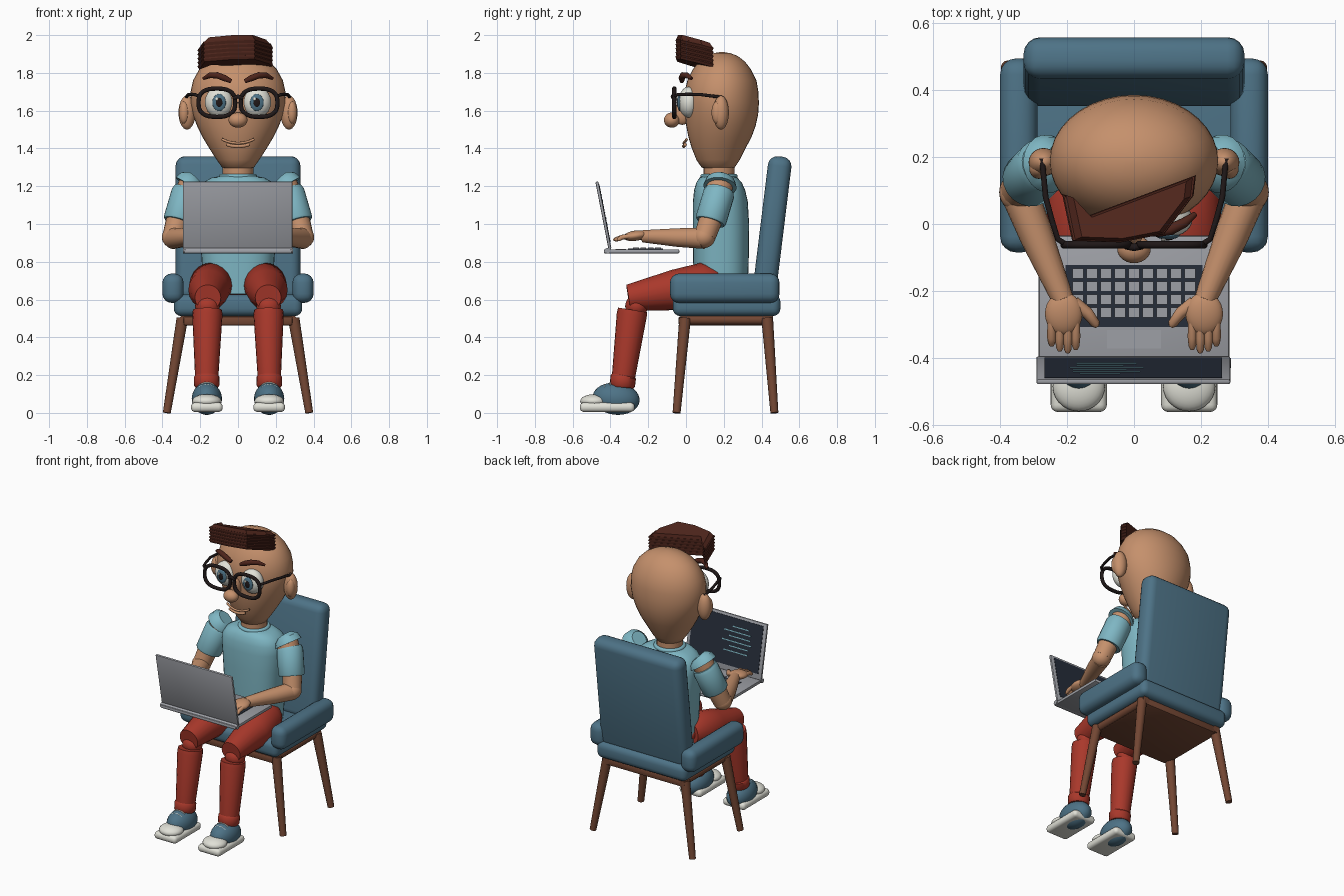
import bpy, bmesh, math
from mathutils import Matrix, Vector


def colour(name, rgb):
    m = bpy.data.materials.new(name)
    m.diffuse_color = (*rgb, 1)
    return m


SKIN = colour("skin", (0.56, 0.28, 0.15))
HAIR = colour("dark brown", (0.075, 0.018, 0.011))
SHIRT = colour("light blue", (0.21, 0.47, 0.55))
BLUE = colour("denim blue", (0.075, 0.17, 0.24))
RED = colour("brick red", (0.40, 0.04, 0.024))
WOOD = colour("wood brown", (0.17, 0.062, 0.033))
SILVER = colour("silver grey", (0.34, 0.35, 0.38))
BLACK = colour("black", (0.014, 0.009, 0.009))
NAVY = colour("dark navy", (0.019, 0.026, 0.042))
WHITE = colour("off white", (0.75, 0.75, 0.68))


def smooth(o, angle=40):
    bpy.ops.object.select_all(action='DESELECT')
    o.select_set(True)
    bpy.context.view_layer.objects.active = o
    bpy.ops.object.shade_smooth_by_angle(angle=math.radians(angle))


def finish(name, bm, mat, angle=40):
    bmesh.ops.recalc_face_normals(bm, faces=bm.faces)
    me = bpy.data.meshes.new(name)
    bm.to_mesh(me)
    bm.free()
    o = bpy.data.objects.new(name, me)
    bpy.context.collection.objects.link(o)
    me.materials.append(mat)
    smooth(o, angle)
    return o


def frame(loc, tilt=0):
    return Matrix.Translation(loc) @ Matrix.Rotation(math.radians(tilt), 4, 'X')


def box(name, size, matrix, mat, bevel=0.0, seg=4):
    bm = bmesh.new()
    bmesh.ops.create_cube(bm, size=1)
    bmesh.ops.scale(bm, vec=size, verts=bm.verts)
    if bevel:
        bmesh.ops.bevel(bm, geom=bm.edges[:], offset=bevel, segments=seg,
                        profile=0.5, affect='EDGES')
    bm.transform(matrix)
    return finish(name, bm, mat)


def ball(name, loc, radii, mat, tilt=0):
    bm = bmesh.new()
    bmesh.ops.create_uvsphere(bm, u_segments=28, v_segments=16, radius=1)
    bmesh.ops.scale(bm, vec=radii, verts=bm.verts)
    bm.transform(frame(loc, tilt))
    return finish(name, bm, mat)


def tube(name, pts, radii, mat, cyclic=False, sides=5):
    """Round tube through points, with one radius or one per point."""
    cu = bpy.data.curves.new(name, 'CURVE')
    cu.dimensions = '3D'
    cu.bevel_depth = 1
    cu.bevel_resolution = sides
    cu.use_fill_caps = True
    sp = cu.splines.new('POLY')
    sp.points.add(len(pts) - 1)
    sp.use_cyclic_u = cyclic
    for i, p in enumerate(pts):
        sp.points[i].co = (*p, 1)
        sp.points[i].radius = radii[i] if isinstance(radii, (list, tuple)) else radii
    cu.materials.append(mat)
    o = bpy.data.objects.new(name, cu)
    bpy.context.collection.objects.link(o)
    bpy.ops.object.select_all(action='DESELECT')
    o.select_set(True)
    bpy.context.view_layer.objects.active = o
    bpy.ops.object.convert(target='MESH')
    smooth(bpy.context.object)


def loft(name, rings, mat, power=2.0, n=36):
    """Skin over horizontal superellipse rings: z, half width, y centre, half depth."""
    bm = bmesh.new()
    loops = []
    for z, rx, yc, ry in rings:
        loop = []
        for i in range(n):
            a = 2 * math.pi * i / n
            c, s = math.cos(a), math.sin(a)
            loop.append(bm.verts.new((rx * math.copysign(abs(c) ** (2 / power), c),
                                      yc + ry * math.copysign(abs(s) ** (2 / power), s), z)))
        loops.append(loop)
    for a, b in zip(loops, loops[1:]):
        for i in range(n):
            bm.faces.new((a[i], a[(i + 1) % n], b[(i + 1) % n], b[i]))
    bm.faces.new(loops[0])
    bm.faces.new(loops[-1])
    return finish(name, bm, mat, 60)


def oval(cx, y, cz, rx, rz, power=2.0, n=36):
    pts = []
    for i in range(n):
        c, s = math.cos(2 * math.pi * i / n), math.sin(2 * math.pi * i / n)
        pts.append((cx + rx * math.copysign(abs(c) ** (2 / power), c), y,
                    cz + rz * math.copysign(abs(s) ** (2 / power), s)))
    return pts


# Chair
box("seat", (0.68, 0.57, 0.115), frame((0, 0.215, 0.57)), BLUE, 0.04)
box("backrest", (0.66, 0.125, 0.77), frame((0, 0.455, 0.975), -7), BLUE, 0.05)
box("seat_frame", (0.58, 0.50, 0.05), frame((0, 0.21, 0.487)), WOOD, 0.012, 2)

# Torso, neck and head
loft("shirt_body", [(0.63, 0.175, 0.185, 0.14), (0.8, 0.192, 0.185, 0.147), (1.0, 0.205, 0.185, 0.149),
                    (1.12, 0.215, 0.182, 0.145), (1.18, 0.21, 0.178, 0.135), (1.22, 0.185, 0.175, 0.12),
                    (1.245, 0.14, 0.172, 0.10), (1.255, 0.09, 0.17, 0.085)], SHIRT, 2.5)
tube("collar", [(x, 0.175 + z, 1.252) for x, _, z in oval(0, 0, 0, 0.088, 0.085)], 0.014, SHIRT, True)
tube("neck", [(0, 0.175, 1.2), (0, 0.175, 1.36)], 0.083, SKIN, sides=8)
ball("hips", (0, 0.16, 0.68), (0.19, 0.11, 0.085), RED)
loft("head", [(1.285, 0.05, 0.17, 0.05), (1.30, 0.085, 0.17, 0.088), (1.34, 0.113, 0.17, 0.115),
              (1.40, 0.152, 0.173, 0.142), (1.46, 0.188, 0.18, 0.167), (1.52, 0.217, 0.185, 0.184),
              (1.58, 0.24, 0.188, 0.194), (1.64, 0.252, 0.188, 0.198), (1.70, 0.251, 0.188, 0.195),
              (1.76, 0.238, 0.19, 0.183), (1.82, 0.205, 0.19, 0.153), (1.86, 0.165, 0.19, 0.122),
              (1.89, 0.112, 0.19, 0.083), (1.904, 0.06, 0.19, 0.045), (1.91, 0.015, 0.19, 0.012)], SKIN)

# Face
ball("nose_tip", (0, -0.075, 1.55), (0.05, 0.042, 0.04), SKIN)
ball("nose_bridge", (0, -0.02, 1.585), (0.028, 0.045, 0.06), SKIN)
for k, (dz, r) in enumerate(((0, 0.007), (-0.017, 0.009))):
    tube(f"lip_{k}", [(x, -0.012 + 2.2 * x * x, 1.428 + dz + 2.8 * x * x) for x in
                      [(i - 5) * 0.017 * (1 - 0.3 * k) for i in range(11)]], r, SKIN)

# Glasses bridge
tube("glasses_bridge", [(-0.025, -0.065, 1.665), (0, -0.07, 1.675), (0.025, -0.065, 1.665)], 0.011, BLACK)

# Layered swept fringe
plan = [(-0.215, 0.09), (-0.15, 0.02), (0.185, 0.146), (0.178, 0.085), (0.09, -0.03), (-0.04, -0.055), (-0.185, -0.05)]
for k in range(6):
    bm = bmesh.new()
    rings = []
    for t, sc in ((0, 0.95), (0.7, 1.0), (1, 0.98)) if k < 5 else ((0, 0.95), (1, 0.84)):
        rings.append([bm.verts.new((x * sc, 0.02 + (y - 0.02) * sc,
                                    1.858 - 0.28 * y + 0.07 * x + 0.0215 * (k + t))) for x, y in plan])
    bm.faces.new(rings[0])
    bm.faces.new(rings[-1])
    for a, b in zip(rings, rings[1:]):
        for i in range(len(plan)):
            j = (i + 1) % len(plan)
            bm.faces.new((a[i], a[j], b[j], b[i]))
    finish(f"hair_layer_{k}", bm, HAIR, 20)

# Paired parts
for s, side in ((-1, "left"), (1, "right")):
    def P(x, y, z):
        return (s * x, y, z)

    # Chair arms and legs
    box(f"armrest_{side}", (0.112, 0.58, 0.155), frame(P(0.344, 0.205, 0.66)), BLUE, 0.048)
    tube(f"front_leg_{side}", [P(0.295, -0.005, 0.5), P(0.377, -0.05, 0)], [0.031, 0.021], WOOD)
    tube(f"back_leg_{side}", [P(0.295, 0.43, 0.5), P(0.377, 0.468, 0)], [0.031, 0.021], WOOD)
    tube(f"side_rail_{side}", [P(0.285, -0.03, 0.492), P(0.285, 0.46, 0.492)], 0.026, WOOD)

    # Ears, eyes and brows
    ball(f"ear_{side}", P(0.27, 0.185, 1.59), (0.045, 0.042, 0.09), SKIN)
    ball(f"ear_lobe_{side}", P(0.285, 0.165, 1.59), (0.028, 0.03, 0.06), SKIN)
    ball(f"eye_{side}", P(0.10, 0.015, 1.645), (0.075, 0.055, 0.082), WHITE)
    ball(f"iris_{side}", P(0.10, -0.034, 1.643), (0.036, 0.012, 0.045), BLUE)
    ball(f"pupil_{side}", P(0.10, -0.043, 1.643), (0.018, 0.006, 0.024), BLACK)
    ball(f"eye_glint_{side}", (s * 0.10 - 0.012, -0.047, 1.662), (0.008, 0.004, 0.009), WHITE)
    tube(f"eyebrow_{side}", [P(0.035, -0.022, 1.755), P(0.07, -0.022, 1.772), P(0.11, -0.016, 1.787),
                             P(0.15, 0.004, 1.787), P(0.183, 0.03, 1.77)],
         [0.011, 0.017, 0.017, 0.015, 0.008], HAIR)

    # Glasses
    tube(f"glasses_rim_{side}", oval(s * 0.112, -0.062, 1.642, 0.097, 0.075, 2.6), 0.0115, BLACK, True)
    tube(f"glasses_temple_{side}", [P(0.205, -0.06, 1.675), P(0.228, -0.045, 1.685), P(0.245, 0.01, 1.687),
                                    P(0.264, 0.08, 1.685), P(0.275, 0.195, 1.67)], 0.0085, BLACK)

    # Arms with separate sleeve bands
    tube(f"upper_arm_{side}", [P(0.245, 0.18, 1.21), P(0.30, 0.155, 1.09), P(0.342, 0.10, 0.935)],
         [0.07, 0.066, 0.058], SKIN, sides=7)
    ball(f"elbow_{side}", P(0.343, 0.095, 0.93), (0.06, 0.06, 0.057), SKIN)
    tube(f"forearm_{side}", [P(0.343, 0.095, 0.925), P(0.29, -0.04, 0.928), P(0.213, -0.225, 0.935)],
         [0.057, 0.05, 0.033], SKIN, sides=7)
    tube(f"sleeve_{side}", [P(0.265, 0.178, 1.175), P(0.272, 0.174, 1.16), P(0.313, 0.132, 1.02), P(0.316, 0.129, 1.01)],
         [0.076, 0.083, 0.083, 0.077], SHIRT, sides=8)
    tube(f"shoulder_cap_{side}", [P(0.225, 0.186, 1.24), P(0.24, 0.183, 1.225), P(0.258, 0.18, 1.198)],
         [0.05, 0.078, 0.088], SHIRT, sides=8)

    # Hands
    ball(f"palm_{side}", P(0.21, -0.268, 0.938), (0.056, 0.065, 0.027), SKIN, 8)
    for i in range(4):
        x = 0.174 + 0.024 * i
        end = (-0.375, -0.385, -0.38, -0.365)[i]
        tube(f"finger_{i}_{side}", [P(x, -0.29, 0.937), P(x, -0.34, 0.93), P(x, end + 0.01, 0.918), P(x, end, 0.915)],
             [0.013, 0.0135, 0.011, 0.006], SKIN, sides=3)
    tube(f"thumb_{side}", [P(0.18, -0.235, 0.935), P(0.14, -0.265, 0.93), P(0.115, -0.298, 0.922), P(0.11, -0.307, 0.92)],
         [0.02, 0.018, 0.014, 0.007], SKIN, sides=3)

    # Trousers
    tube(f"thigh_{side}", [P(0.13, 0.16, 0.68), P(0.142, 0.09, 0.68), P(0.155, -0.06, 0.65), P(0.16, -0.305, 0.61)],
         [0.085, 0.115, 0.108, 0.069], RED, sides=8)
    ball(f"knee_{side}", P(0.162, -0.262, 0.565), (0.065, 0.06, 0.06), RED)
    tube(f"shin_{side}", [P(0.162, -0.283, 0.545), P(0.162, -0.287, 0.52), P(0.166, -0.335, 0.16)],
         [0.077, 0.08, 0.06], RED, sides=8)
    tube(f"trouser_cuff_{side}", [P(0.166, -0.33, 0.20), P(0.166, -0.332, 0.19), P(0.166, -0.337, 0.145), P(0.166, -0.338, 0.135)],
         [0.06, 0.068, 0.067, 0.06], RED, sides=8)

    # Shoes
    box(f"sole_{side}", (0.168, 0.29, 0.05), frame(P(0.165, -0.417, 0.03)), WHITE, 0.022)
    ball(f"shoe_upper_{side}", P(0.165, -0.37, 0.075), (0.08, 0.125, 0.085), BLUE, -6)
    ball(f"shoe_toe_{side}", P(0.165, -0.485, 0.062), (0.078, 0.075, 0.037), WHITE)
    for i in range(2):
        yc = -0.43 + 0.03 * i
        tube(f"lace_{i}_{side}", [P(0.165 + dx, yc, 0.15 + 0.011 * i - 9 * dx * dx)
                                  for dx in (-0.04, -0.02, 0, 0.02, 0.04)], 0.004, WHITE)

# Laptop base, keys and touchpad
box("laptop_base", (0.57, 0.40, 0.022), frame((0, -0.235, 0.855)), SILVER, 0.007, 2)
tube("laptop_hinge", [(-0.29, -0.415, 0.858), (0.29, -0.415, 0.858)], 0.015, SILVER)
box("key_deck", (0.41, 0.185, 0.004), frame((0, -0.215, 0.867)), NAVY)
for r in range(4):
    for c in range(9):
        box(f"key_{r}_{c}", (0.033, 0.03, 0.008), frame((-0.168 + 0.042 * c, -0.148 - 0.039 * r, 0.872)), SILVER)
box("touchpad", (0.16, 0.055, 0.003), frame((0, -0.345, 0.867)), SILVER)

# Laptop lid with screen and text-like bars
lid = frame((-0.002, -0.437, 1.045), 11)
box("laptop_lid", (0.58, 0.016, 0.365), lid, SILVER, 0.006, 2)
box("screen", (0.53, 0.004, 0.31), lid @ Matrix.Translation((0, 0.0085, 0.01)), NAVY)
for i in range(6):
    w = (0.12, 0.2, 0.16, 0.22, 0.14, 0.18)[i]
    box(f"screen_bar_{i}", (w, 0.003, 0.007),
        lid @ Matrix.Translation((-0.1 + (0.02 if i % 2 else 0), 0.011, 0.11 - 0.032 * i)), SHIRT)
